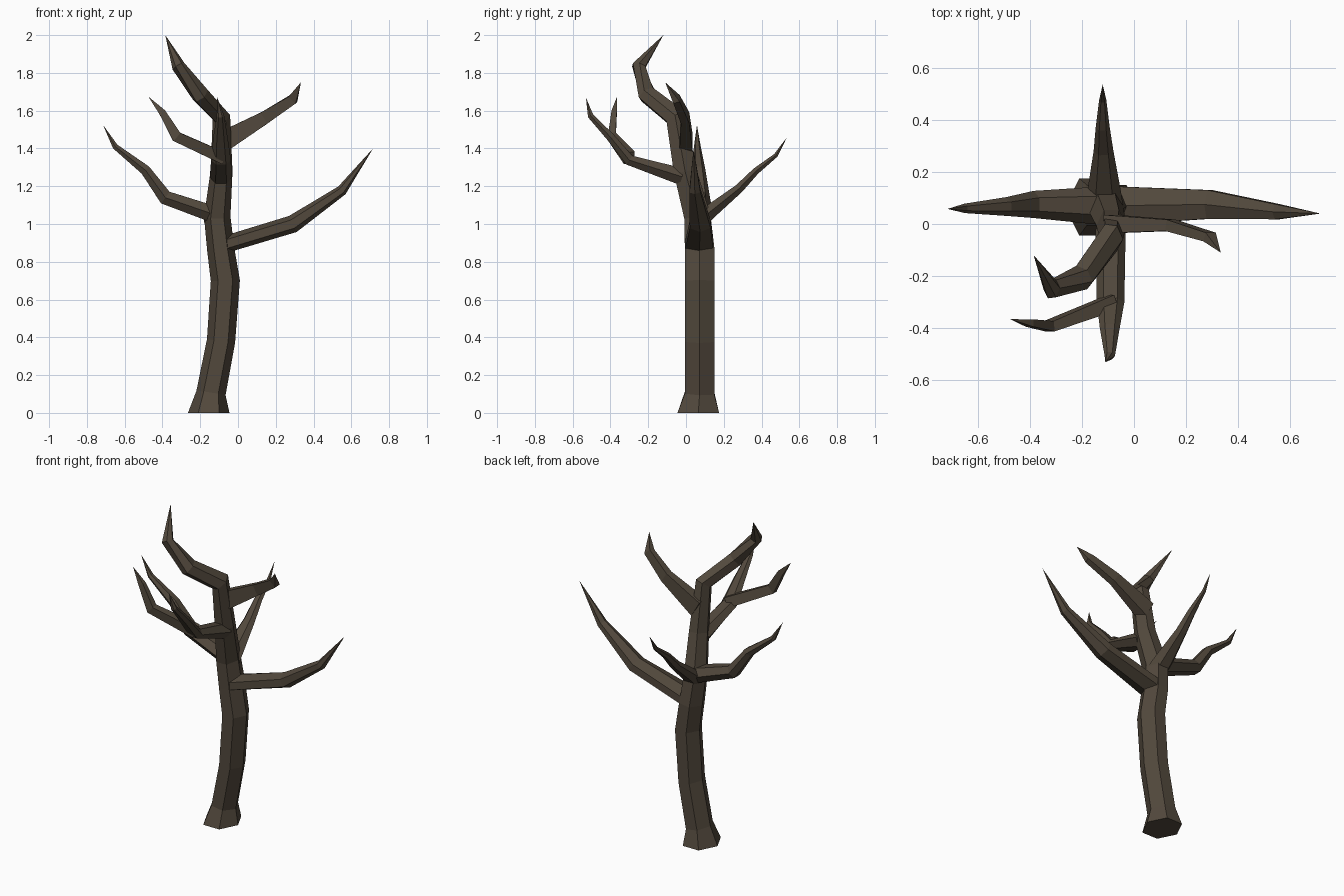
import bpy, bmesh, math
from mathutils import Vector

bark = bpy.data.materials.new("dark bark")
bark.diffuse_color = (0.085, 0.066, 0.046, 1)


def limb(name, path, ref, sides=6, phase=0.0, flat_start=False):
    """Faceted tapering tube. path rows: x, y, z, half width, half depth; last row is a point."""
    bm = bmesh.new()
    pts = [Vector(p[:3]) for p in path]
    rings = []
    for i, row in enumerate(path[:-1]):
        a = pts[max(i - 1, 0)]
        t = (pts[i + 1] - pts[i]).normalized()
        if i:
            t = (t + (pts[i] - a).normalized()).normalized()
        elif flat_start:
            t = Vector((0, 0, 1))
        side = Vector(ref)
        side = (side - t * side.dot(t)).normalized()
        up = t.cross(side)
        ang = [phase + math.tau * k / sides for k in range(sides)]
        mx = max(abs(math.cos(q)) for q in ang)
        my = max(abs(math.sin(q)) for q in ang)
        rings.append([bm.verts.new(pts[i] + side * math.cos(q) / mx * row[3]
                                   + up * math.sin(q) / my * row[4]) for q in ang])
    bm.faces.new(rings[0][::-1])
    for r, s in zip(rings, rings[1:]):
        for k in range(sides):
            n = (k + 1) % sides
            bm.faces.new((r[k], r[n], s[n], s[k]))
    tip = bm.verts.new(pts[-1])
    for k in range(sides):
        bm.faces.new((rings[-1][k], rings[-1][(k + 1) % sides], tip))
    bmesh.ops.recalc_face_normals(bm, faces=bm.faces)
    me = bpy.data.meshes.new(name)
    bm.to_mesh(me)
    bm.free()
    me.materials.append(bark)
    bpy.context.collection.objects.link(bpy.data.objects.new(name, me))


X, Y = (1, 0, 0), (0, 1, 0)
UP = math.pi / 6   # turns a hexagon so a corner points up

# Trunk with flared foot, curling into the crown
limb("trunk", [(-.155, .065, 0, .11, .11), (-.143, .072, .105, .078, .078),
               (-.09, .072, .38, .075, .078), (-.067, .072, .7, .077, .078),
               (-.092, .072, .87, .072, .078), (-.11, .06, 1.04, .07, .07),
               (-.087, -.005, 1.28, .058, .06), (-.088, -.052, 1.565, .048, .055),
               (-.2, -.205, 1.685, .05, .045), (-.315, -.25, 1.835, .036, .034),
               (-.385, -.12, 2.0)], X, flat_start=True)

# Main branches
limb("right_branch", [(-.09, .07, .885, .075, .045), (.29, .075, 1.0, .055, .047),
                      (.55, .047, 1.178, .029, .028), (.715, .04, 1.4)], Y, phase=UP)
limb("left_branch", [(-.11, .07, 1.045, .075, .045), (-.385, .075, 1.14, .052, .038),
                     (-.49, .067, 1.285, .036, .027), (-.65, .06, 1.41, .018, .015),
                     (-.715, .058, 1.525)], Y)
limb("back_branch", [(-.11, .06, 1.01, .07, .045), (-.115, .14, 1.075, .062, .036),
                     (-.117, .28, 1.187, .038, .024), (-.12, .37, 1.28, .027, .018),
                     (-.12, .475, 1.363, .014, .011), (-.12, .535, 1.46)], X)
limb("front_branch", [(-.09, -.02, 1.25, .058, .045), (-.09, -.3, 1.338, .053, .028),
                      (-.093, -.4, 1.46, .038, .022), (-.093, -.505, 1.572, .02, .015),
                      (-.11, -.53, 1.67)], X)

# Smaller branches
limb("upper_right_branch", [(-.09, 0, 1.43, .035, .055), (.14, -.005, 1.562, .022, .034),
                            (.29, -.05, 1.66, .018, .026), (.333, -.11, 1.75)], Y, 4, math.pi / 4)
limb("front_left_twig", [(-.08, -.3, 1.35, .03, .032), (-.325, -.392, 1.462, .02, .028),
                         (-.4, -.38, 1.59, .014, .018), (-.475, -.365, 1.675)], Y, 4, math.pi / 4)
